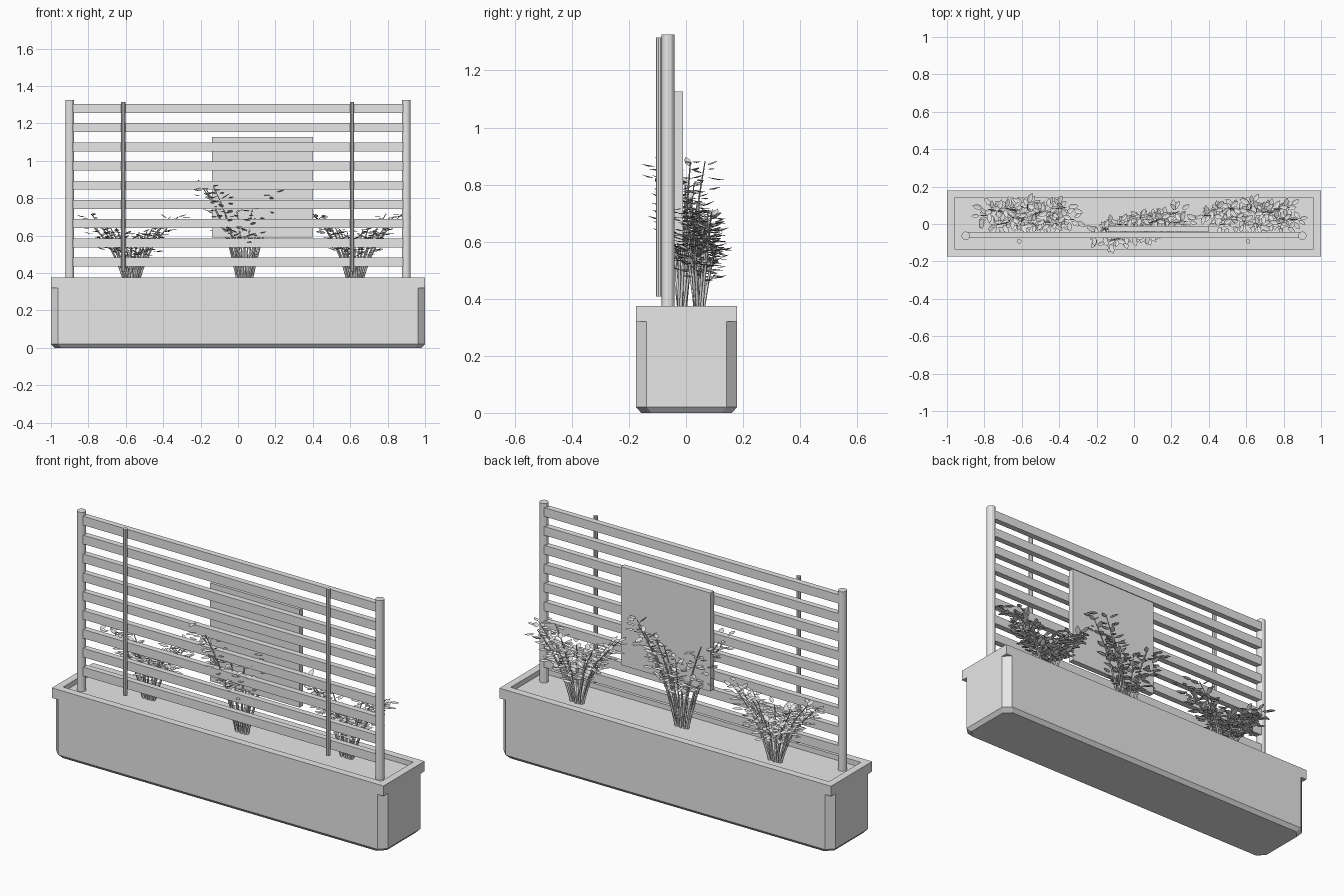
import bpy, bmesh, math, random
from mathutils import Vector

random.seed(4)
cube = bpy.data.objects.get("Cube")
if cube:
    bpy.data.objects.remove(cube)

grey = bpy.data.materials.new("plain grey")
grey.use_nodes = True
grey.diffuse_color = (0.8, 0.8, 0.8, 1)
grey.node_tree.nodes["Principled BSDF"].inputs["Base Color"].default_value = (0.8, 0.8, 0.8, 1)


def finish(name, bm):
    mesh = bpy.data.meshes.new(name)
    bm.to_mesh(mesh)
    bm.free()
    mesh.materials.append(grey)
    obj = bpy.data.objects.new(name, mesh)
    bpy.context.collection.objects.link(obj)
    return obj


def box(name, x0, x1, y0, y1, z0, z1):
    bm = bmesh.new()
    bmesh.ops.create_cube(bm, size=1)
    for v in bm.verts:
        v.co = ((x0 + x1) / 2 + v.co.x * (x1 - x0),
                (y0 + y1) / 2 + v.co.y * (y1 - y0),
                (z0 + z1) / 2 + v.co.z * (z1 - z0))
    return finish(name, bm)


def rod(name, x, y, radius, z0, z1, sides=12):
    bm = bmesh.new()
    bmesh.ops.create_cone(bm, cap_ends=True, segments=sides, radius1=radius,
                          radius2=radius, depth=z1 - z0)
    bmesh.ops.translate(bm, verts=bm.verts, vec=(x, y, (z0 + z1) / 2))
    return finish(name, bm)


def loft(name, loops, cap_start=True, cap_end=True):
    bm = bmesh.new()
    rings = [[bm.verts.new(p) for p in loop] for loop in loops]
    for a, b in zip(rings, rings[1:]):
        for i in range(len(a)):
            j = (i + 1) % len(a)
            bm.faces.new((a[i], a[j], b[j], b[i]))
    if cap_start:
        bm.faces.new(rings[0][::-1])
    if cap_end:
        bm.faces.new(rings[-1])
    return finish(name, bm)


Y_MID, HALF_X, HALF_Y = 0.002, 1.0, 0.177
RIM_BOTTOM, RIM_TOP, SOIL = 0.32, 0.375, 0.348


def rect(inset, z):
    a, b = HALF_X - inset, HALF_Y - inset
    return [(x, Y_MID + y, z) for x, y in ((-a, -b), (a, -b), (a, b), (-a, b))]


def octagon(inset, z, c=0.037):
    a, b = HALF_X - inset, HALF_Y - inset
    pts = ((-a + c, -b), (a - c, -b), (a, -b + c), (a, b - c),
           (a - c, b), (-a + c, b), (-a, b - c), (-a, -b + c))
    return [(x, Y_MID + y, z) for x, y in pts]


# Planter trough, rim and soil
loft("planter_body", [octagon(0.018, 0), octagon(0, 0.02), octagon(0, RIM_BOTTOM)],
     cap_end=False)
loft("planter_rim", [rect(0, RIM_BOTTOM), rect(0, RIM_TOP), rect(0.04, RIM_TOP),
                     rect(0.04, SOIL - 0.01)], cap_end=False)
loft("soil", [rect(0.04, SOIL)], cap_start=False)

# Trellis posts, thin poles, slats and backing panel
for side, x in (("right", -0.9), ("left", 0.9)):
    rod(side + "_post", x, -0.063, 0.023, SOIL, 1.326)
for side, x in (("right", -0.614), ("left", 0.61)):
    rod(side + "_thin_pole", x, -0.093, 0.012, 0.408, 1.315, 10)
for i in range(9):
    z = 0.458 + i * 0.1028
    box(f"slat_{i + 1}", -0.89, 0.89, -0.076, -0.044, z - 0.024, z + 0.024)
box("panel", -0.14, 0.4, -0.04, -0.01, 0.59, 1.126)


def add_leaf(bm, root, direction, size):
    # Pointed leaf, lightly folded along its midrib
    d = direction.normalized()
    side = d.cross(Vector((0, 0, 1))).normalized()
    up = side.cross(d)
    w = size * 0.24
    base, tip = bm.verts.new(root), bm.verts.new(root + d * size)
    rib = bm.verts.new(root + d * size * 0.5 - up * w * 0.3)
    for s in (-1, 1):
        lower = bm.verts.new(root + d * size * 0.3 + side * w * s)
        upper = bm.verts.new(root + d * size * 0.7 + side * w * s * 0.85)
        ring = [base, lower, upper, tip, rib]
        bm.faces.new(ring if s < 0 else ring[::-1])


def shrub(name, base, spread, depth, height, tilt, stems=13):
    curve = bpy.data.curves.new(name + "_stems", "CURVE")
    curve.dimensions = "3D"
    curve.bevel_depth = 0.0065
    curve.bevel_resolution = 0
    curve.use_fill_caps = True
    curve.materials.append(grey)
    obj = bpy.data.objects.new(name + "_stems", curve)
    bpy.context.collection.objects.link(obj)
    bm = bmesh.new()
    for i in range(stems):
        t = -1 + 2 * i / (stems - 1)
        lean = depth * math.sin(i * 2.4) * (1 - 0.3 * abs(t))
        start = Vector((base[0] + t * 0.035, base[1] + lean * 0.25, SOIL))
        rise = height * (0.68 + 0.3 * abs(t) + random.uniform(-0.1, 0.02))
        reach = Vector((t * spread, tilt * t + lean, rise))
        bend = Vector((-t * spread * 0.12, 0, rise * 0.06))

        def along(f):
            return start + reach * f + bend * math.sin(math.pi * f)

        spline = curve.splines.new("POLY")
        spline.points.add(6)
        for k, p in enumerate(spline.points):
            p.co = (*along(k / 6), 1)
            p.radius = 1 - 0.11 * k
        # Leaves on alternating sides of the upper stem
        count = 19
        for k in range(count):
            f = 0.42 + 0.58 * k / (count - 1)
            angle = k * 2.4 + random.uniform(-0.5, 0.5)
            out = Vector((math.cos(angle), math.sin(angle), random.uniform(-0.15, 0.4)))
            out.x += t * 0.6
            offset = Vector((out.x, out.y, 0)) * random.uniform(0, 0.03)
            add_leaf(bm, along(f) + offset, out, random.uniform(0.04, 0.06))
    finish(name + "_leaves", bm)


# Three shrubs: the middle one is taller and weaves through the trellis
shrub("right_shrub", (-0.57, 0.045), 0.215, 0.05, 0.38, 0.0)
shrub("middle_shrub", (0.035, -0.015), 0.215, 0.045, 0.6, 0.05)
shrub("left_shrub", (0.625, 0.045), 0.215, 0.05, 0.41, 0.0)
